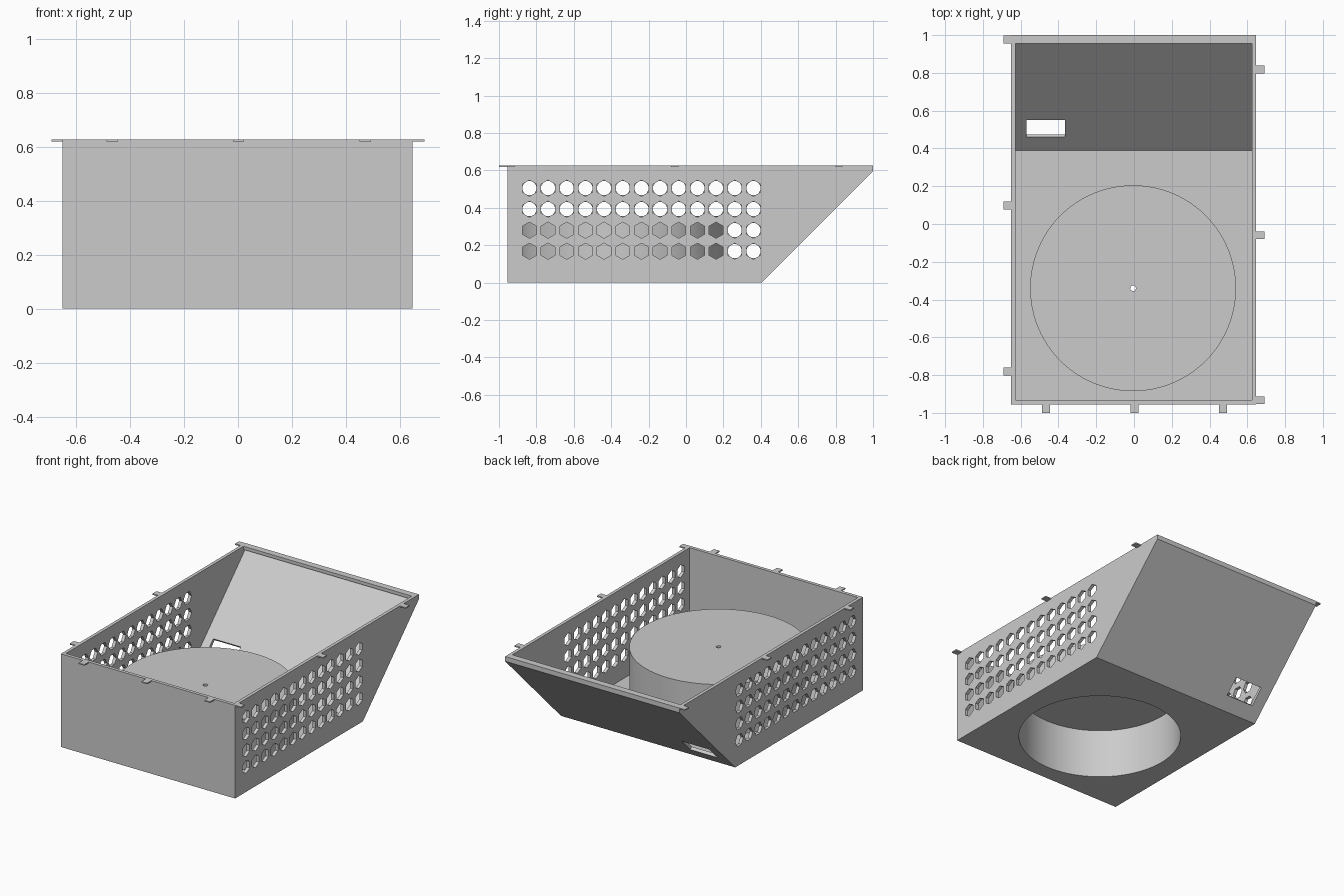
import bpy, bmesh, math
from mathutils import Matrix, Vector

if "Cube" in bpy.data.objects:
    bpy.data.objects.remove(bpy.data.objects["Cube"])

grey = bpy.data.materials.new("light grey")
grey.diffuse_color = (0.6, 0.6, 0.6, 1)
grey.use_nodes = True
grey.node_tree.nodes["Principled BSDF"].inputs["Base Color"].default_value = grey.diffuse_color

X0, X1, TOP = -0.65, 0.647, 0.627      # outer side walls and rim height
WALL = 0.022
CENTRE = Vector((-0.005, -0.34, 0))    # drum axis


def to_object(name, bm):
    bmesh.ops.recalc_face_normals(bm, faces=bm.faces)
    mesh = bpy.data.meshes.new(name)
    bm.to_mesh(mesh)
    bm.free()
    mesh.materials.append(grey)
    obj = bpy.data.objects.new(name, mesh)
    bpy.context.collection.objects.link(obj)
    return obj


def side_prism(name, profile, x0, x1):
    """Extrude a (y, z) profile along x."""
    bm = bmesh.new()
    face = bm.faces.new([bm.verts.new((x0, y, z)) for y, z in profile])
    out = bmesh.ops.extrude_face_region(bm, geom=[face])["geom"]
    moved = [v for v in out if isinstance(v, bmesh.types.BMVert)]
    bmesh.ops.translate(bm, verts=moved, vec=(x1 - x0, 0, 0))
    return to_object(name, bm)


def cylinder(name, radius, z0, z1, sides=96):
    bm = bmesh.new()
    bmesh.ops.create_cone(bm, cap_ends=True, segments=sides, radius1=radius,
                          radius2=radius, depth=z1 - z0,
                          matrix=Matrix.Translation(CENTRE + Vector((0, 0, (z0 + z1) / 2))))
    return to_object(name, bm)


def box(name, centre, size, tilt=0):
    bm = bmesh.new()
    mat = (Matrix.Translation(centre) @ Matrix.Rotation(tilt, 4, 'X')
           @ Matrix.Diagonal((*size, 1)))
    bmesh.ops.create_cube(bm, size=1, matrix=mat)
    return to_object(name, bm)


def vent_cutter(x, twist):
    """Grid of 13 x 4 hexagonal prisms passing through one side wall."""
    bm = bmesh.new()
    for i in range(13):
        for j in range(4):
            pos = (x, -0.837 + 0.0998 * i, 0.168 + 0.1123 * j)
            mat = (Matrix.Translation(pos) @ Matrix.Rotation(math.pi / 2, 4, 'Y')
                   @ Matrix.Rotation(twist, 4, 'Z'))
            bmesh.ops.create_cone(bm, cap_ends=True, segments=6, radius1=0.043,
                                  radius2=0.043, depth=0.1, matrix=mat)
    # put a corner at the top or at the side, according to the twist
    return to_object("vent_cutter", bm)


def cut(obj, cutter):
    mod = obj.modifiers.new("cut", 'BOOLEAN')
    mod.operation, mod.solver, mod.object = 'DIFFERENCE', 'EXACT', cutter
    bpy.context.view_layer.objects.active = obj
    bpy.ops.object.modifier_apply(modifier=mod.name)
    bpy.data.objects.remove(cutter)


def smooth(obj):
    bpy.ops.object.select_all(action='DESELECT')
    obj.select_set(True)
    bpy.context.view_layer.objects.active = obj
    bpy.ops.object.shade_smooth_by_angle(angle=math.radians(30))


# Open housing with a sloping back and a small lip along its back rim
housing = side_prism("housing", [(-0.955, 0), (0.405, 0), (1, 0.595), (1, TOP),
                                 (-0.955, TOP)], X0, X1)
cut(housing, side_prism("cavity", [(-0.932, 0.015), (0.39, 0.015), (0.975, 0.6),
                                   (0.955, 0.605), (0.955, 0.7), (-0.932, 0.7)],
                        X0 + WALL, X1 - WALL))

# Hexagonal vents: corner up on the right wall, flat side up on the left
probe = Matrix.Rotation(math.pi / 2, 4, 'Y')   # local x becomes vertical
bm = bmesh.new()
corner = bmesh.ops.create_cone(bm, segments=6, radius1=1, radius2=1, depth=1,
                               matrix=probe)["verts"]
corner_up = max(v.co.z for v in corner) > 0.95
bm.free()
cut(housing, vent_cutter(X1, 0 if corner_up else math.pi / 6))
cut(housing, vent_cutter(X0, math.pi / 6 if corner_up else 0))

# Cable slot through the sloping back
cut(housing, box("slot_cutter", (-0.467, 0.505, 0.13), (0.205, 0.127, 0.15), math.pi / 4))

# Drum rising from the floor, hollow from below, with a pin hole on top
cut(housing, cylinder("floor_cutter", 0.545, -0.1, 0.1))
drum = cylinder("drum", 0.545, 0, 0.355)
cut(drum, cylinder("pocket_cutter", 0.507, -0.1, 0.333))
cut(drum, cylinder("pin_cutter", 0.015, 0.2, 0.5, 16))
smooth(drum)

# Thin locating tabs around the rim
TAB_Z, TAB_H = TOP - 0.004, 0.008
for i, y in enumerate((0.977, 0.098, -0.78)):
    box(f"left_tab_{i}", (-0.67, y, TAB_Z), (0.042, 0.043, TAB_H))
for i, y in enumerate((0.818, -0.06, -0.934)):
    box(f"right_tab_{i}", (0.668, y, TAB_Z), (0.044, 0.04, TAB_H))
for i, x in enumerate((-0.465, 0.002, 0.471)):
    box(f"front_tab_{i}", (x, -0.977, TAB_Z), (0.042, 0.046, TAB_H))
